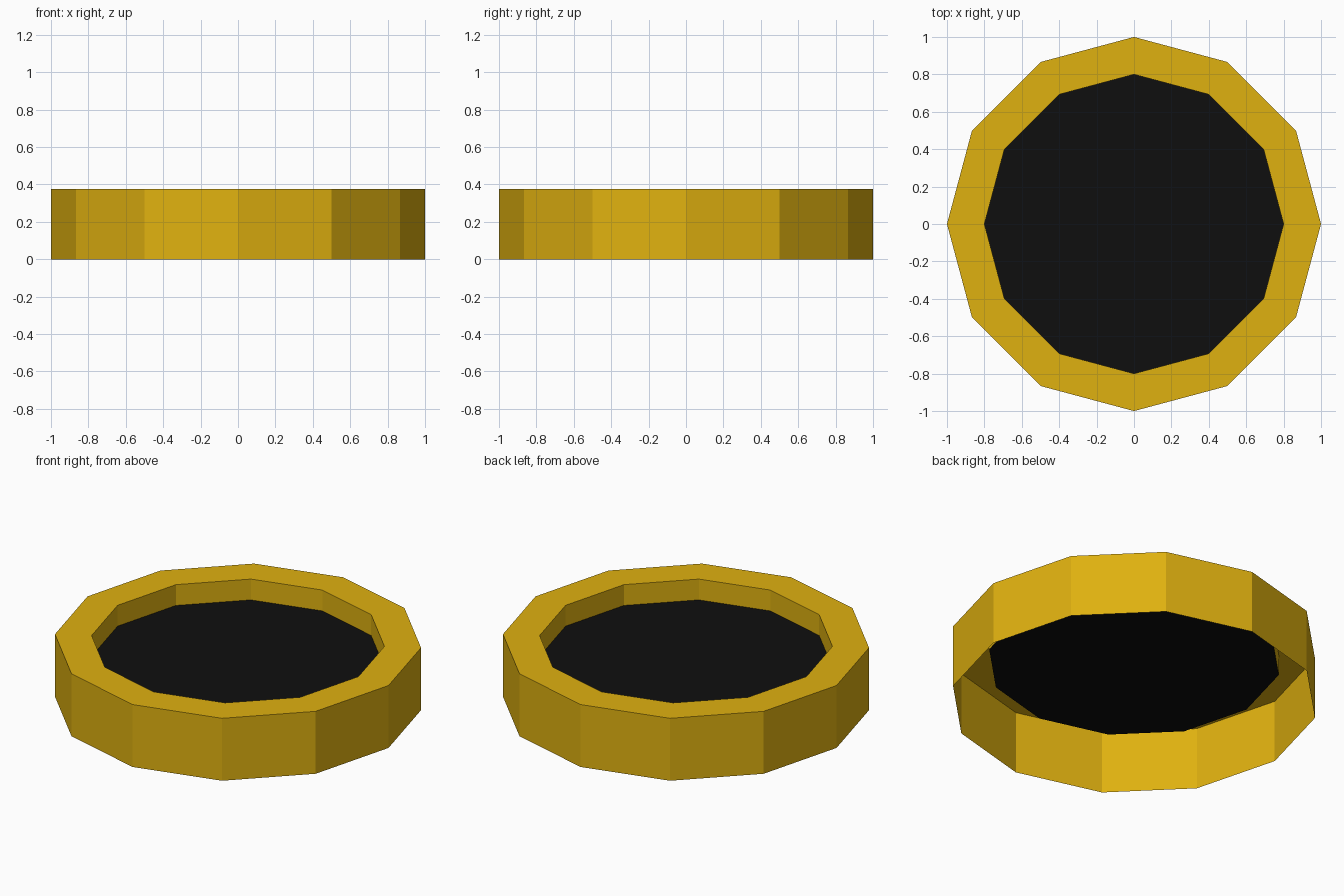
import bpy, bmesh, math

if "Cube" in bpy.data.objects:
    bpy.data.objects.remove(bpy.data.objects["Cube"])

SIDES = 12


def material(name, rgb):
    m = bpy.data.materials.new(name)
    m.diffuse_color = (*rgb, 1.0)
    m.use_nodes = True
    m.node_tree.nodes["Principled BSDF"].inputs["Base Color"].default_value = m.diffuse_color
    return m


def finish(bm, name, mat):
    mesh = bpy.data.meshes.new(name)
    bm.to_mesh(mesh)
    bm.free()
    mesh.materials.append(mat)
    obj = bpy.data.objects.new(name, mesh)
    bpy.context.collection.objects.link(obj)
    return obj


def ring(bm, radius, z):
    return [bm.verts.new((radius * math.cos(math.tau * i / SIDES),
                          radius * math.sin(math.tau * i / SIDES), z))
            for i in range(SIDES)]


gold = material("gold", (0.74, 0.44, 0.005))
black = material("black", (0.0045, 0.0045, 0.0045))

# Rim shell: outer wall, flat top ring, inner wall (open underneath)
bm = bmesh.new()
profile = [(1.0, 0.0), (1.0, 0.375), (0.8, 0.375), (0.8, 0.25)]
rings = [ring(bm, r, z) for r, z in profile]
for a, b in zip(rings, rings[1:]):
    for i in range(SIDES):
        j = (i + 1) % SIDES
        bm.faces.new((a[i], a[j], b[j], b[i]))
finish(bm, "rim", gold)

# Recessed black floor panel
bm = bmesh.new()
bm.faces.new(ring(bm, 0.8, 0.25))
finish(bm, "floor_panel", black)
